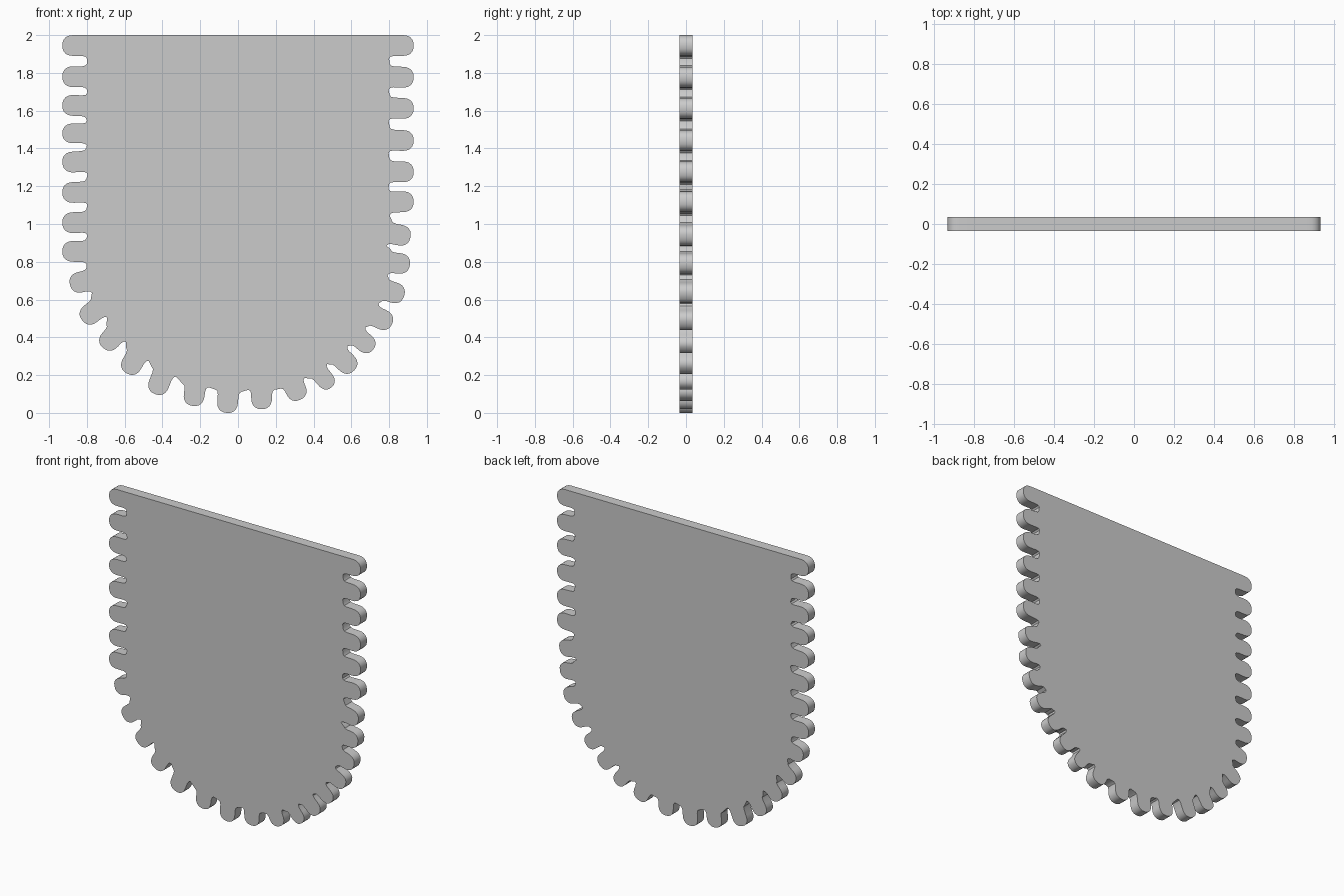
import bpy, bmesh, math
from mathutils import Vector

if "Cube" in bpy.data.objects:
    bpy.data.objects.remove(bpy.data.objects["Cube"])

HALF_THICK = 0.034
HALF_WIDTH = 0.055   # half width of a scallop tooth
CAP = 0.06           # length of the rounded tip
TOP = 2.0

# Tooth tips (x, z), running down the left side, round the base, up the right
tips = [(-0.93, z) for z in (1.945, 1.78, 1.63, 1.48, 1.325, 1.165, 1.005, 0.855)]
tips += [(-0.89, 0.68), (-0.825, 0.49), (-0.715, 0.345), (-0.59, 0.21), (-0.44, 0.10),
         (-0.24, 0.037), (-0.06, 0.0), (0.125, 0.02), (0.33, 0.07), (0.495, 0.135),
         (0.615, 0.225), (0.715, 0.335), (0.815, 0.47), (0.88, 0.62),
         (0.91, 0.785), (0.913, 0.93)]
tips += [(0.93, z) for z in (1.12, 1.275, 1.44, 1.61, 1.775, 1.945)]

# Notch roots on either side of every tooth
roots = [(-0.80, z) for z in (2.03, 1.86, 1.70, 1.55, 1.41, 1.255, 1.085, 0.935)]
roots += [(-0.805, 0.775), (-0.77, 0.63), (-0.70, 0.49), (-0.59, 0.355), (-0.475, 0.265),
          (-0.31, 0.17), (-0.14, 0.12), (0.04, 0.115), (0.21, 0.13), (0.37, 0.185),
          (0.48, 0.255), (0.585, 0.355), (0.68, 0.455), (0.75, 0.58), (0.80, 0.725)]
roots += [(0.80, z) for z in (0.87, 1.035, 1.195, 1.36, 1.53, 1.70, 1.86, 2.03)]


def tooth(a, b, tip):
    """Outline of one round-tipped tooth between notch roots a and b."""
    mid, tip = (a + b) / 2, Vector(tip)
    length = (tip - mid).length
    axis = (tip - mid) / length
    side = Vector((-axis.y, axis.x))
    if side.dot(b - a) < 0:
        side = -side
    w = min(HALF_WIDTH, (b - a).length / 2 - 0.018)
    # flared foot, straight flank, super-elliptic cap
    uv = [(-w - 0.014, 0), (-w - 0.004, 0.008), (-w, 0.025)]
    for i in range(13):
        t = math.pi * i / 12
        c, s = math.cos(t), math.sin(t)
        uv.append((-math.copysign(abs(c) ** 0.85, c) * w,
                   length - CAP + CAP * max(s, 0) ** 0.85))
    uv += [(w, 0.025), (w + 0.004, 0.008), (w + 0.014, 0)]
    return [mid + side * u + axis * v for u, v in uv]


# Full silhouette, cut flat along the top
outline = []
for i, tip in enumerate(tips):
    for p in tooth(Vector(roots[i]), Vector(roots[i + 1]), tip):
        p = Vector((p.x, min(p.y, TOP)))
        if not outline or (p - outline[-1]).length > 1e-4:
            outline.append(p)
while outline[0].y >= TOP and outline[1].y >= TOP:
    outline.pop(0)
while outline[-1].y >= TOP and outline[-2].y >= TOP:
    outline.pop()

# Extrude the silhouette into a thin plate
bm = bmesh.new()
face = bm.faces.new([bm.verts.new((p.x, -HALF_THICK, p.y)) for p in outline])
ext = bmesh.ops.extrude_face_region(bm, geom=[face], use_keep_orig=True)
moved = [g for g in ext["geom"] if isinstance(g, bmesh.types.BMVert)]
bmesh.ops.translate(bm, verts=moved, vec=(0, 2 * HALF_THICK, 0))
bmesh.ops.triangulate(bm, faces=[f for f in bm.faces if len(f.verts) > 4])
bmesh.ops.recalc_face_normals(bm, faces=bm.faces)

mesh = bpy.data.meshes.new("scalloped_plate")
bm.to_mesh(mesh)
bm.free()
plate = bpy.data.objects.new("scalloped_plate", mesh)
bpy.context.collection.objects.link(plate)
bpy.context.view_layer.objects.active = plate
plate.select_set(True)
bpy.ops.object.shade_smooth_by_angle(angle=math.radians(35))
